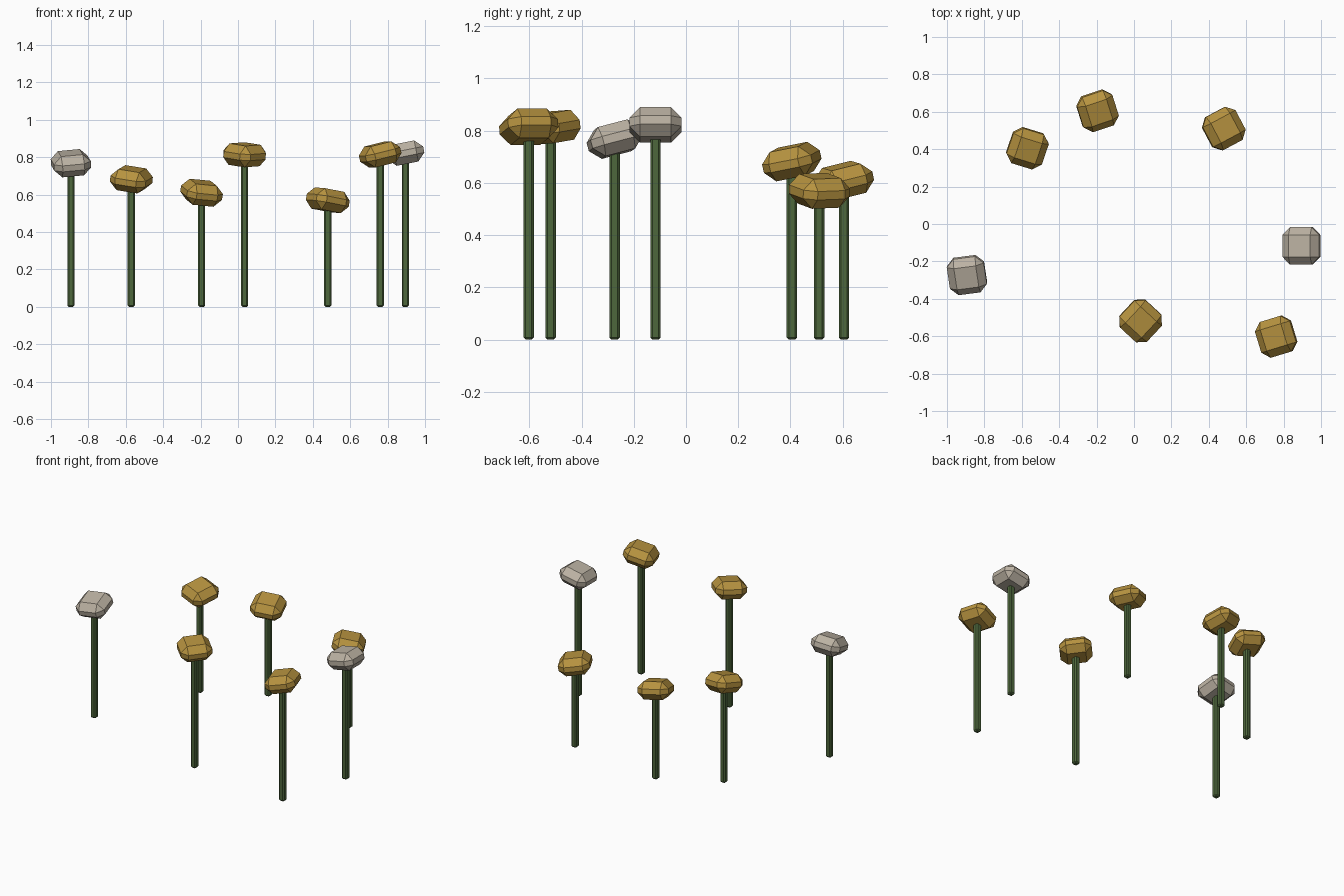
import bpy, bmesh
from mathutils import Vector, Matrix

if "Cube" in bpy.data.objects:
    bpy.data.objects.remove(bpy.data.objects["Cube"])


def material(name, rgb):
    m = bpy.data.materials.new(name)
    m.diffuse_color = (*rgb, 1)
    m.use_nodes = True
    m.node_tree.nodes["Principled BSDF"].inputs["Base Color"].default_value = m.diffuse_color
    return m


GOLD = material("golden yellow", (0.47, 0.29, 0.05))
PALE = material("pale grey", (0.50, 0.445, 0.365))
GREEN = material("stem green", (0.076, 0.135, 0.045))


def chamfered_box(name, size, bevel, mat, matrix):
    """Box with a single flat chamfer on every edge."""
    bm = bmesh.new()
    bmesh.ops.create_cube(bm, size=1)
    bmesh.ops.scale(bm, vec=size, verts=bm.verts)
    bmesh.ops.bevel(bm, geom=bm.edges[:], offset=bevel, offset_type='OFFSET',
                    segments=1, profile=0.5, affect='EDGES')
    bm.transform(matrix)
    mesh = bpy.data.meshes.new(name)
    bm.to_mesh(mesh)
    bm.free()
    mesh.materials.append(mat)
    obj = bpy.data.objects.new(name, mesh)
    bpy.context.collection.objects.link(obj)
    return obj


def flower(i, x, y, z, yaw, slope_x, slope_y, mat):
    # upright stem reaching into the middle of the head
    chamfered_box(f"stem_{i}", (0.039, 0.039, z), 0.008, GREEN,
                  Matrix.Translation((x, y, z / 2)))
    # flattened head, turned by yaw and leaning along its slopes
    normal = Vector((-slope_x, -slope_y, 1)).normalized()
    lean = Vector((0, 0, 1)).rotation_difference(normal).to_matrix().to_4x4()
    turn = Matrix.Rotation(yaw * 3.14159265 / 180, 4, 'Z')
    chamfered_box(f"flower_head_{i}", (0.2, 0.2, 0.115), 0.041, mat,
                  Matrix.Translation((x, y, z)) @ lean @ turn)


# x, y, head height, yaw in degrees, head slopes, head colour
flowers = [
    (-0.893, -0.273, 0.768, 8, 0.06, 0.27, PALE),
    (-0.57, 0.405, 0.682, -18, -0.09, 0.23, GOLD),
    (-0.195, 0.605, 0.61, 18, -0.165, 0.20, GOLD),
    (0.035, -0.518, 0.813, 47, -0.05, 0.12, GOLD),
    (0.48, 0.51, 0.57, 28, -0.17, -0.05, GOLD),
    (0.76, -0.602, 0.815, 17, 0.23, 0.07, GOLD),
    (0.895, -0.117, 0.822, 0, 0.20, 0.0, PALE),
]
for i, f in enumerate(flowers, 1):
    flower(i, *f)
